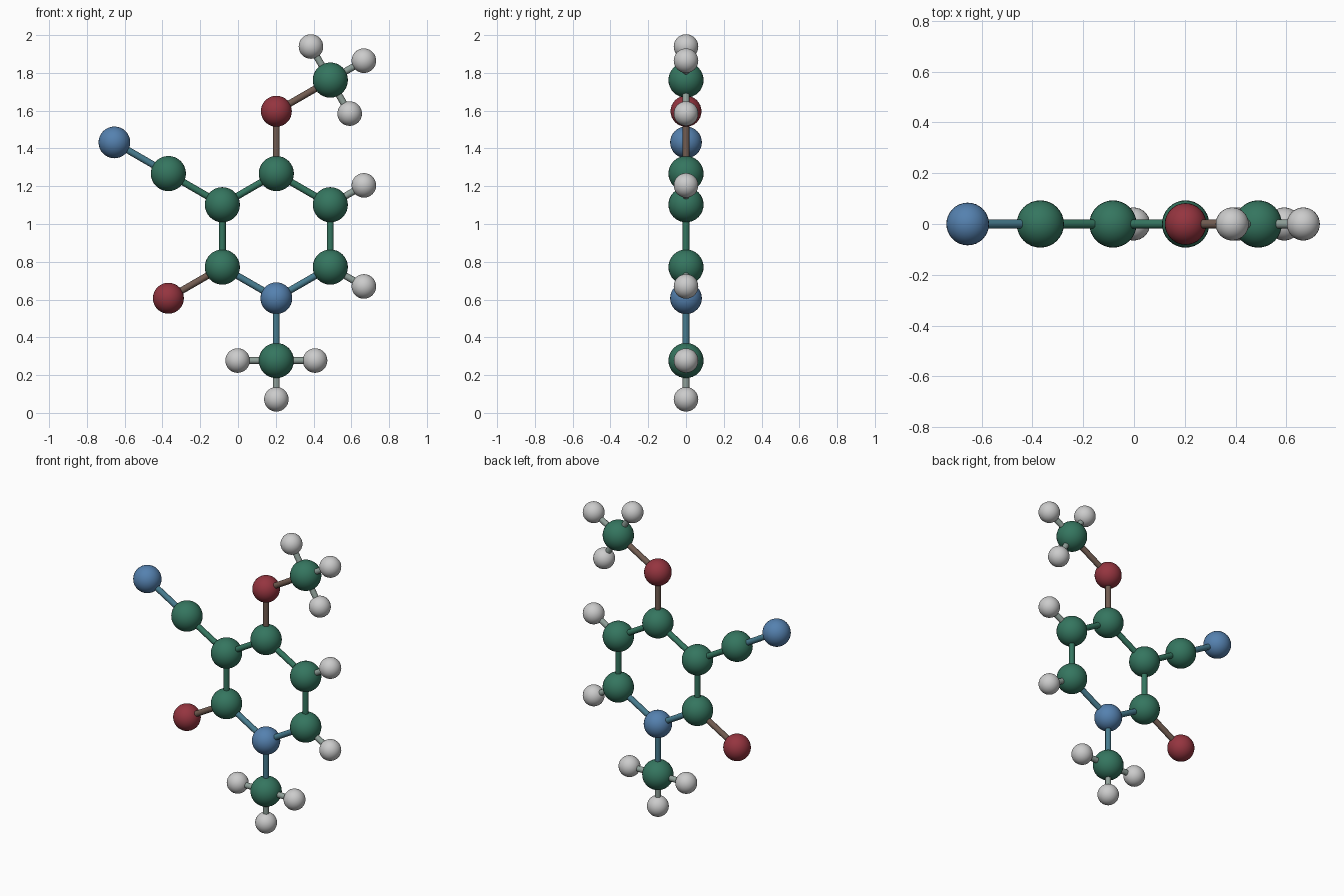
import bpy
from math import sin, cos, radians
from mathutils import Vector

if "Cube" in bpy.data.objects:
    bpy.data.objects.remove(bpy.data.objects["Cube"])

RING_C = Vector((0.203, 0, 0.937))
BOND, H_BOND = 0.33, 0.205

# element: radius, colour
ELEMENTS = {
    "carbon": (0.093, (0.035, 0.18, 0.115)),
    "nitrogen": (0.084, (0.09, 0.22, 0.43)),
    "oxygen": (0.082, (0.30, 0.035, 0.05)),
    "hydrogen": (0.065, (0.52, 0.52, 0.52)),
}


def material(name, col):
    mat = bpy.data.materials.get(name) or bpy.data.materials.new(name)
    mat.diffuse_color = (*col, 1)
    mat.use_nodes = True
    mat.node_tree.nodes["Principled BSDF"].inputs["Base Color"].default_value = mat.diffuse_color
    return mat


def finish(name, mat):
    ob = bpy.context.object
    ob.name = name
    ob.data.materials.append(mat)
    bpy.ops.object.shade_smooth_by_angle(angle=radians(40))
    return ob


def step(p, angle, dist=BOND):
    a = radians(angle)
    return p + Vector((cos(a), 0, sin(a))) * dist


atoms = {}


def atom(name, element, pos):
    radius, col = ELEMENTS[element]
    bpy.ops.mesh.primitive_uv_sphere_add(segments=32, ring_count=16, radius=radius, location=pos)
    finish(name, material(element, col))
    atoms[name] = (element, pos)


def bond(a, b):
    (ea, pa), (eb, pb) = atoms[a], atoms[b]
    d = pb - pa
    # bond colour is the mean of its two atoms
    col = [(x + y) / 2 for x, y in zip(ELEMENTS[ea][1], ELEMENTS[eb][1])]
    bpy.ops.mesh.primitive_cylinder_add(
        vertices=16, radius=0.018, depth=d.length, location=(pa + pb) / 2,
        rotation=d.to_track_quat('Z', 'Y').to_euler())
    finish(f"bond_{a}_{b}", material("bond_" + "_".join(sorted((ea, eb))), col))


def attach(parent, name, element, angle, dist=BOND):
    atom(name, element, step(atoms[parent][1], angle, dist))
    bond(parent, name)


# six-membered ring, clockwise from the top
ring = ["ring_top", "ring_upper_right", "ring_lower_right",
        "ring_bottom", "ring_lower_left", "ring_upper_left"]
for i, name in enumerate(ring):
    atom(name, "nitrogen" if name == "ring_bottom" else "carbon", step(RING_C, 90 - 60 * i))
for i in range(6):
    bond(ring[i], ring[(i + 1) % 6])

# left side groups
attach("ring_lower_left", "side_oxygen", "oxygen", 210)
attach("ring_upper_left", "side_carbon", "carbon", 150)
attach("side_carbon", "side_nitrogen", "nitrogen", 150)

# chains above and below the ring
attach("ring_top", "top_oxygen", "oxygen", 90)
attach("top_oxygen", "top_carbon", "carbon", 30)
attach("ring_bottom", "bottom_carbon", "carbon", 270)

# hydrogens
for parent, angles in (("ring_upper_right", (30,)), ("ring_lower_right", (-30,)),
                       ("top_carbon", (120, 30, -60)), ("bottom_carbon", (180, 270, 0))):
    for k, ang in enumerate(angles):
        attach(parent, f"{parent}_hydrogen_{k + 1}", "hydrogen", ang, H_BOND)
